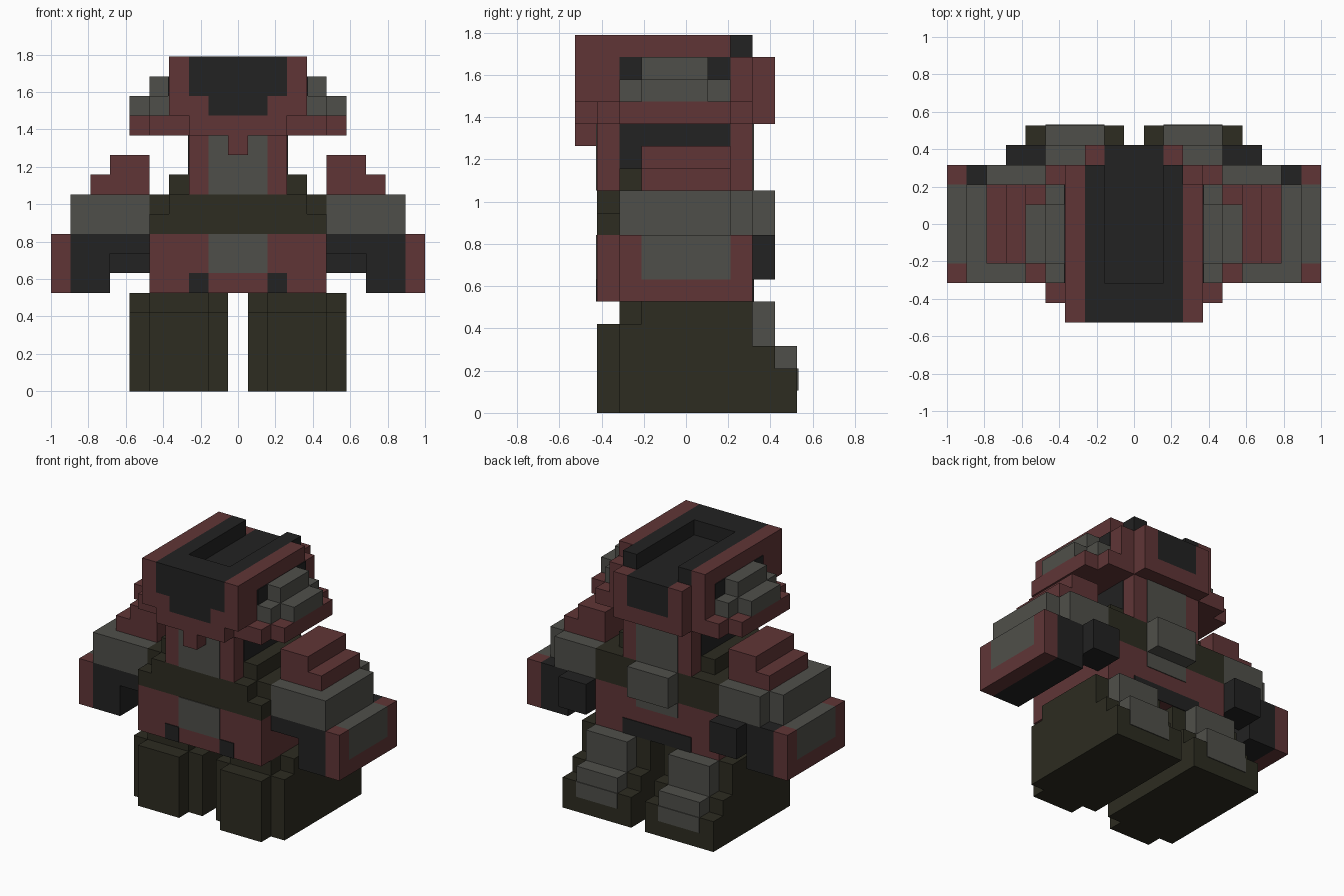
import bpy

cube = bpy.data.objects.get("Cube")
if cube:
    bpy.data.objects.remove(cube, do_unlink=True)

UNIT = 2 / 19      # edge of one block
SKIN = 0.05        # painted plate thickness, in blocks


def material(name, *rgb):
    mat = bpy.data.materials.new(name)
    mat.use_nodes = True
    mat.diffuse_color = (*rgb, 1)
    shader = mat.node_tree.nodes["Principled BSDF"]
    shader.inputs["Base Color"].default_value = (*rgb, 1)
    shader.inputs["Roughness"].default_value = 0.9
    return mat


RED = material("dull_red", 0.117, 0.036, 0.037)
GREY = material("warm_grey", 0.078, 0.078, 0.068)
BLACK = material("soft_black", 0.016, 0.016, 0.016)
OLIVE = material("dark_olive", 0.026, 0.025, 0.015)


def box(name, mat, xs, ys, zs):
    """Box spanning three ranges given in block units."""
    verts = [(x * UNIT, y * UNIT, z * UNIT) for x in xs for y in ys for z in zs]
    faces = [(0, 1, 3, 2), (4, 6, 7, 5), (0, 4, 5, 1),
             (2, 3, 7, 6), (0, 2, 6, 4), (1, 5, 7, 3)]
    mesh = bpy.data.meshes.new(name)
    mesh.from_pydata(verts, [], faces)
    mesh.materials.append(mat)
    obj = bpy.data.objects.new(name, mesh)
    bpy.context.collection.objects.link(obj)


def mid(name, mat, half, ys, zs):
    """Box centred on x."""
    box(name, mat, (-half, half), ys, zs)


def pair(name, mat, xs, ys, zs):
    """Left box and its mirror image."""
    box("left_" + name, mat, xs, ys, zs)
    box("right_" + name, mat, (-xs[1], -xs[0]), ys, zs)


def front(y):
    return (y - SKIN, y)


def back(y):
    return (y, y + SKIN)


# Legs and feet
pair("leg", OLIVE, (.5, 5.5), (-3, 3), (0, 4))
pair("leg_top", OLIVE, (.5, 5.5), (-2, 3), (4, 5))
pair("leg_top_middle", OLIVE, (1.5, 4.5), (-3, -2), (4, 5))
pair("calf", OLIVE, (1.5, 4.5), (-4, -3), (0, 4))
pair("instep", OLIVE, (.5, 5.5), (3, 4), (0, 3))
pair("toe", OLIVE, (.5, 5.5), (4, 5), (0, 2))
pair("shin_guard", GREY, (1.5, 4.5), (3, 4), (3, 5))
pair("toe_guard", GREY, (1.5, 4.5), (4, 5), (2, 3))
pair("toe_plate", GREY, (1.5, 4.5), back(5), (1, 2))

# Hips
mid("hips", RED, 4.5, (-4, 3), (5, 8))
mid("hip_front_panel", GREY, 1.5, front(-4), (6, 8))
pair("hip_front_slot", BLACK, (1.5, 2.5), front(-4), (5, 6))
mid("hip_back_panel", GREY, 1.5, back(3), (7, 8))
mid("hip_back_band", BLACK, 2.5, back(3), (5, 6))

# Belt
mid("belt_lower", OLIVE, 4.5, (-4, 3), (8, 9))
mid("belt_upper", OLIVE, 3.5, (-4, 3), (9, 10))
pair("belt_side", OLIVE, (3.5, 4.5), (-3, 3), (9, 10))
pair("belt_strap", OLIVE, (2.5, 3.5), (-3, 2), (10, 11))
mid("buckle", GREY, 1.5, (3, 4), (8, 10))

# Chest
mid("chest", RED, 2.5, (-4, 3), (10, 13))
mid("chest_front_panel", GREY, 1.5, front(-4), (10, 13))
mid("chest_back_panel", GREY, 1.5, back(3), (10, 13))
pair("neck_side", BLACK, (2.5, 2.5 + SKIN), (-3, 2), (11, 13))

# Arms
pair("shoulder_top", RED, (4.5, 6.5), (-2, 2), (11, 12))
pair("shoulder_base", RED, (4.5, 7.5), (-2, 2), (10, 11))
pair("upper_arm", GREY, (4.5, 8.5), (-3, 2), (8, 10))
pair("elbow_pad", GREY, (4.5, 7.5), (2, 3), (8, 10))
pair("forearm", BLACK, (6.5, 8.5), (-3, 3), (5, 8))
pair("inner_arm", BLACK, (4.5, 6.5), (-3, 3), (7, 8))
pair("fist", BLACK, (4.5, 6.5), (2, 4), (6, 8))
pair("cuff_base", RED, (8.5, 9.5), (-3, 3), (5, 6))
pair("cuff_front", RED, (8.5, 9.5), (-3, -2), (6, 8))
pair("cuff_back", RED, (8.5, 9.5), (2, 3), (6, 8))
pair("cuff_panel", GREY, (8.5, 9.5), (-2, 2), (6, 8))

# Helmet brim
mid("brim_long", RED, 2.5, (-5, 4), (13, 14))
mid("brim_middle", RED, 4.5, (-4, 3), (13, 14))
mid("brim_wide", RED, 5.5, (-3, 2), (13, 14))
mid("brim_spike", RED, .5, (-5, -4), (12, 13))

# Helmet shell around an open-topped black core
mid("visor_lower", BLACK, 1.5, (-5, 3), (14, 15))
mid("visor_upper", BLACK, 2.5, (-5, 3), (15, 16))
mid("crown_front", BLACK, 2.5, (-5, -3), (16, 17))
pair("crown_rim", BLACK, (1.5, 2.5), (-3, 3), (16, 17))
pair("cheek", RED, (1.5, 2.5), (-5, 3), (14, 15))
pair("helmet_side", RED, (2.5, 3.5), (-5, 3), (14, 16))
box("left_helmet_rail", RED, (2.5, 3.5), (-5, 2), (16, 17))
box("right_helmet_rail", RED, (-3.5, -2.5), (-5, 3), (16, 17))

# Helmet rear
pair("rear_prong", RED, (1.5, 2.5), (3, 4), (14, 16))
mid("rear_visor_upper", BLACK, 1.5, (3, 4), (15, 16))
mid("rear_visor_lower", BLACK, 1.5, (3, 4), (14, 15))

# Ear pods
pair("ear_recess", BLACK, (3.5, 3.5 + SKIN), (-3, 2), (15, 16))
pair("ear_base", GREY, (3.5, 4.5), (-3, 2), (14, 15))
pair("ear_top", GREY, (3.5, 4.5), (-2, 1), (15, 16))
pair("ear_outer", GREY, (4.5, 5.5), (-2, 1), (14, 15))
